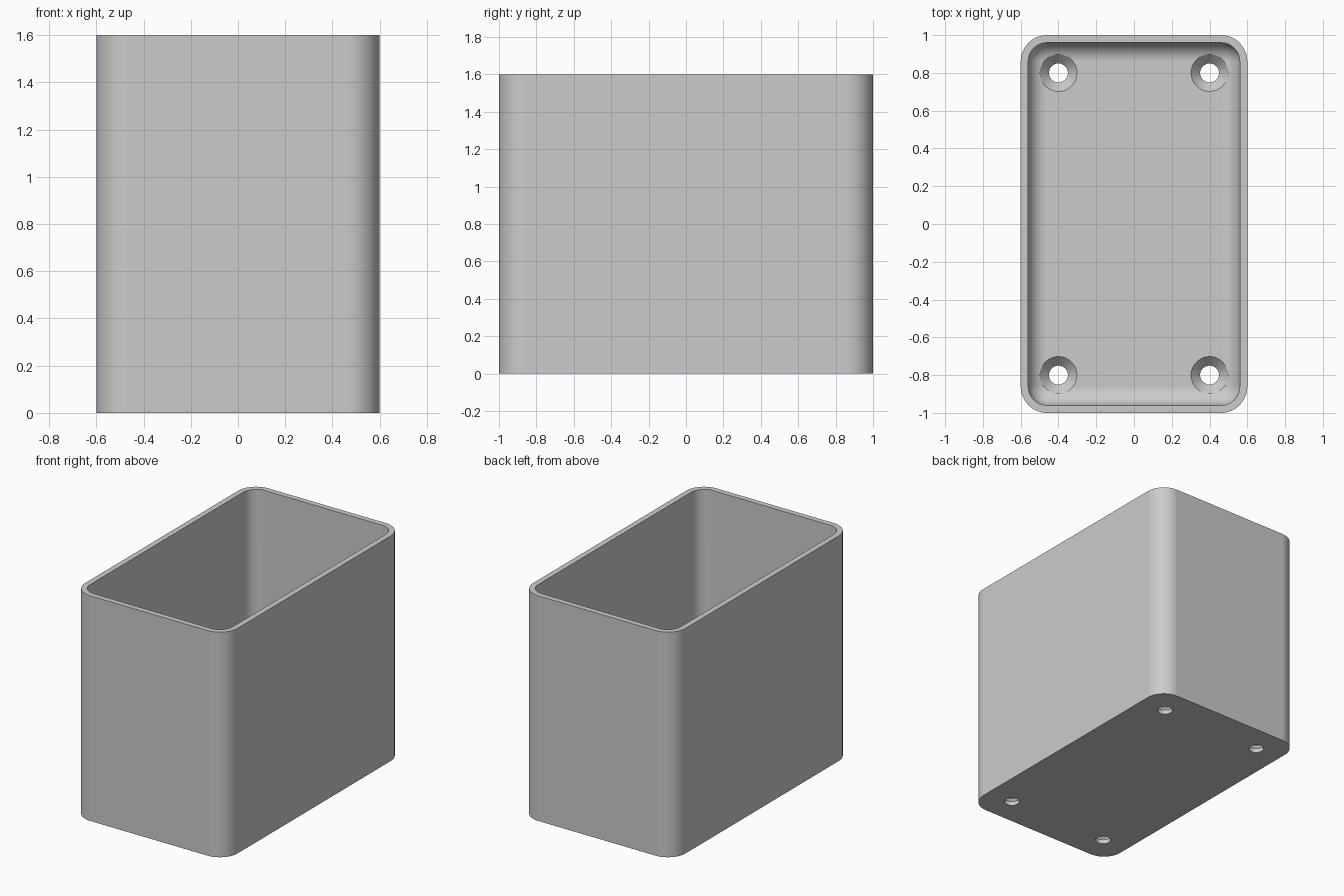
import bpy, bmesh, math

if "Cube" in bpy.data.objects:
    bpy.data.objects.remove(bpy.data.objects["Cube"], do_unlink=True)

HALF_X, HALF_Y, HEIGHT = 0.6, 1.0, 1.6
RADIUS, WALL, FLOOR = 0.14, 0.04, 0.08
FILLET = RADIUS - WALL
SEG = 12

grey = bpy.data.materials.new("plain grey")
grey.use_nodes = True
grey.diffuse_color = (0.6, 0.6, 0.6, 1)
grey.node_tree.nodes["Principled BSDF"].inputs["Base Color"].default_value = (0.6, 0.6, 0.6, 1)


def make_object(name, bm):
    bmesh.ops.recalc_face_normals(bm, faces=bm.faces)
    mesh = bpy.data.meshes.new(name)
    bm.to_mesh(mesh)
    bm.free()
    mesh.materials.append(grey)
    obj = bpy.data.objects.new(name, mesh)
    bpy.context.collection.objects.link(obj)
    return obj


def rounded_ring(bm, inset, z):
    """Rounded rectangle, moved inward by inset."""
    r = max(RADIUS - inset, 0.0005)
    ring = []
    for k, (sx, sy) in enumerate([(1, 1), (-1, 1), (-1, -1), (1, -1)]):
        for i in range(SEG + 1):
            a = math.pi / 2 * (k + i / SEG)
            ring.append(bm.verts.new((sx * (HALF_X - RADIUS) + r * math.cos(a),
                                      sy * (HALF_Y - RADIUS) + r * math.sin(a), z)))
    return ring


def circle_ring(bm, x, y, r, z, n=48):
    return [bm.verts.new((x + r * math.cos(math.tau * i / n),
                          y + r * math.sin(math.tau * i / n), z)) for i in range(n)]


def skin(bm, rings):
    """Join successive rings and cap both ends."""
    for a, b in zip(rings, rings[1:]):
        n = len(a)
        for i in range(n):
            j = (i + 1) % n
            bm.faces.new((a[i], a[j], b[j], b[i]))
    bm.faces.new(rings[0])
    bm.faces.new(rings[-1])


# Open box: outer wall, rim, inner wall, floor fillet
bm = bmesh.new()
profile = [(0, 0), (0, HEIGHT), (WALL, HEIGHT)]
for i in range(SEG + 1):
    a = math.pi / 2 * i / SEG
    profile.append((WALL + FILLET * (1 - math.cos(a)),
                    FLOOR + FILLET * (1 - math.sin(a))))
skin(bm, [rounded_ring(bm, inset, z) for inset, z in profile])
bmesh.ops.remove_doubles(bm, verts=bm.verts, dist=0.0003)
box = make_object("open_box", bm)

# Countersunk screw holes
bm = bmesh.new()
for x in (-0.4, 0.4):
    for y in (-0.8, 0.8):
        skin(bm, [circle_ring(bm, x, y, r, z) for r, z in
                  [(0.05, -0.1), (0.05, 0.03), (0.098, FLOOR), (0.098, 0.3)]])
cutter = make_object("screw_hole_cutter", bm)
cutter.hide_render = True

cut = box.modifiers.new("screw_holes", "BOOLEAN")
cut.operation = "DIFFERENCE"
cut.solver = "EXACT"
cut.object = cutter

# Apply the cut, then discard the cutter
bpy.ops.object.select_all(action="DESELECT")
box.select_set(True)
bpy.context.view_layer.objects.active = box
bpy.ops.object.modifier_apply(modifier=cut.name)
bpy.data.objects.remove(cutter, do_unlink=True)

# Smooth corners with crisp rims and flat walls
bpy.ops.object.shade_smooth_by_angle(angle=math.radians(30))
weighted = box.modifiers.new("flat_wall_normals", "WEIGHTED_NORMAL")
weighted.keep_sharp = True
